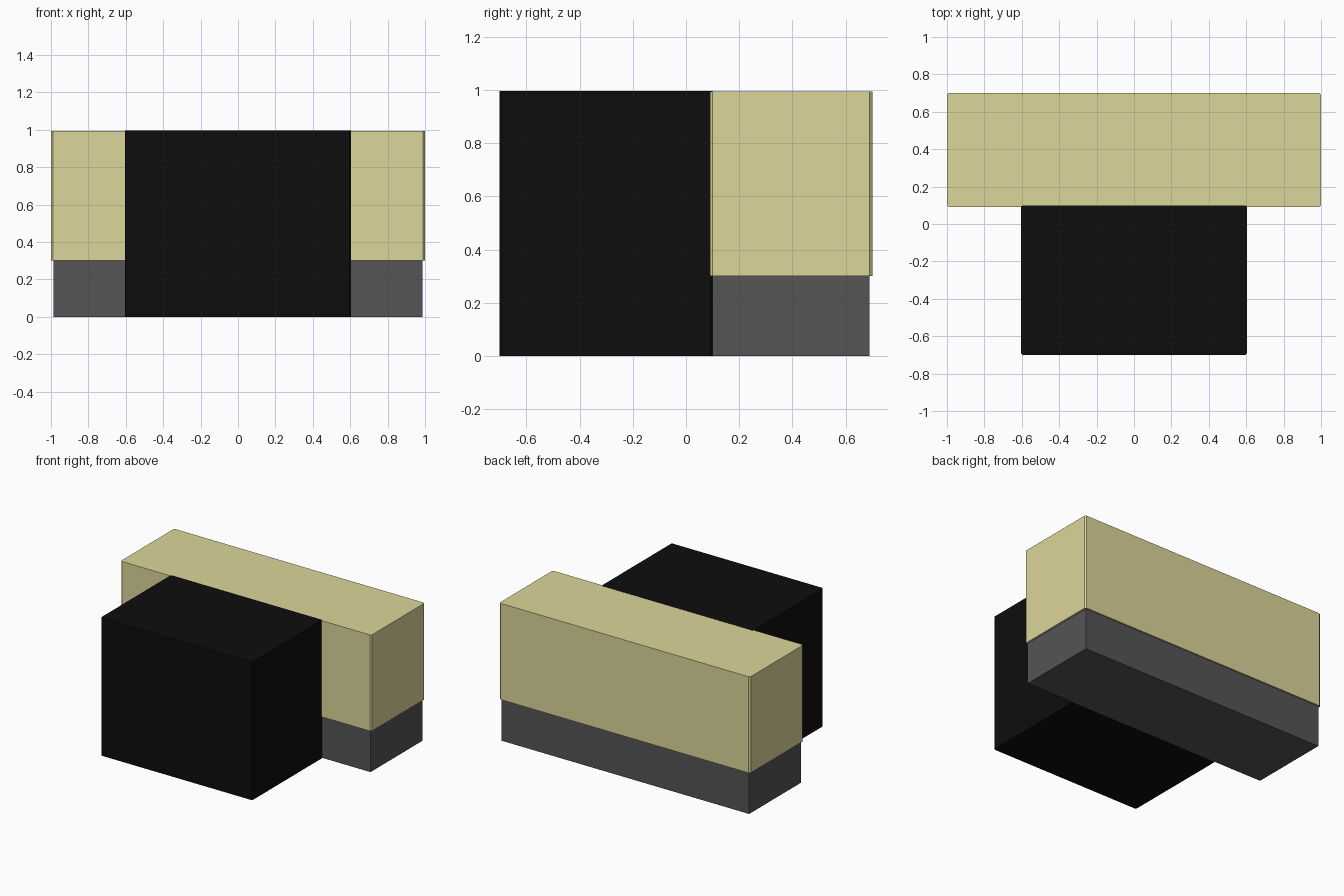
import bpy, bmesh

if "Cube" in bpy.data.objects:
    bpy.data.objects.remove(bpy.data.objects["Cube"])


def material(name, rgb):
    mat = bpy.data.materials.new(name)
    mat.diffuse_color = (*rgb, 1)
    mat.use_nodes = True
    mat.node_tree.nodes["Principled BSDF"].inputs["Base Color"].default_value = mat.diffuse_color
    return mat


def box(name, lo, hi, mat, chamfer=0):
    """Box between two corners, optionally with chamfered upright edges."""
    bm = bmesh.new()
    bmesh.ops.create_cube(bm, size=1)
    for v in bm.verts:
        v.co = [(a + b) / 2 + c * (b - a) for a, b, c in zip(lo, hi, v.co)]
    if chamfer:
        upright = [e for e in bm.edges
                   if abs(e.verts[0].co.z - e.verts[1].co.z) > 0.01]
        bmesh.ops.bevel(bm, geom=upright, offset=chamfer, segments=1,
                        profile=0.5, affect='EDGES')
    mesh = bpy.data.meshes.new(name)
    bm.to_mesh(mesh)
    bm.free()
    mesh.materials.append(mat)
    obj = bpy.data.objects.new(name, mesh)
    bpy.context.collection.objects.link(obj)
    return obj


cream = material("cream", (0.72, 0.67, 0.32))
grey = material("dark_grey", (0.09, 0.09, 0.09))
black = material("black", (0.004, 0.004, 0.004))

# Recessed plinth under the long block
box("plinth", (-0.987, 0.10, 0), (0.987, 0.69, 0.30), grey)
# Long upper block, slightly overhanging the plinth
box("upper_block", (-1, 0.09, 0.30), (1, 0.70, 0.994), cream, 0.01)
# Dark block at the front, just biting into the long block
box("front_block", (-0.604, -0.70, 0), (0.604, 0.10, 0.995), black, 0.008)
